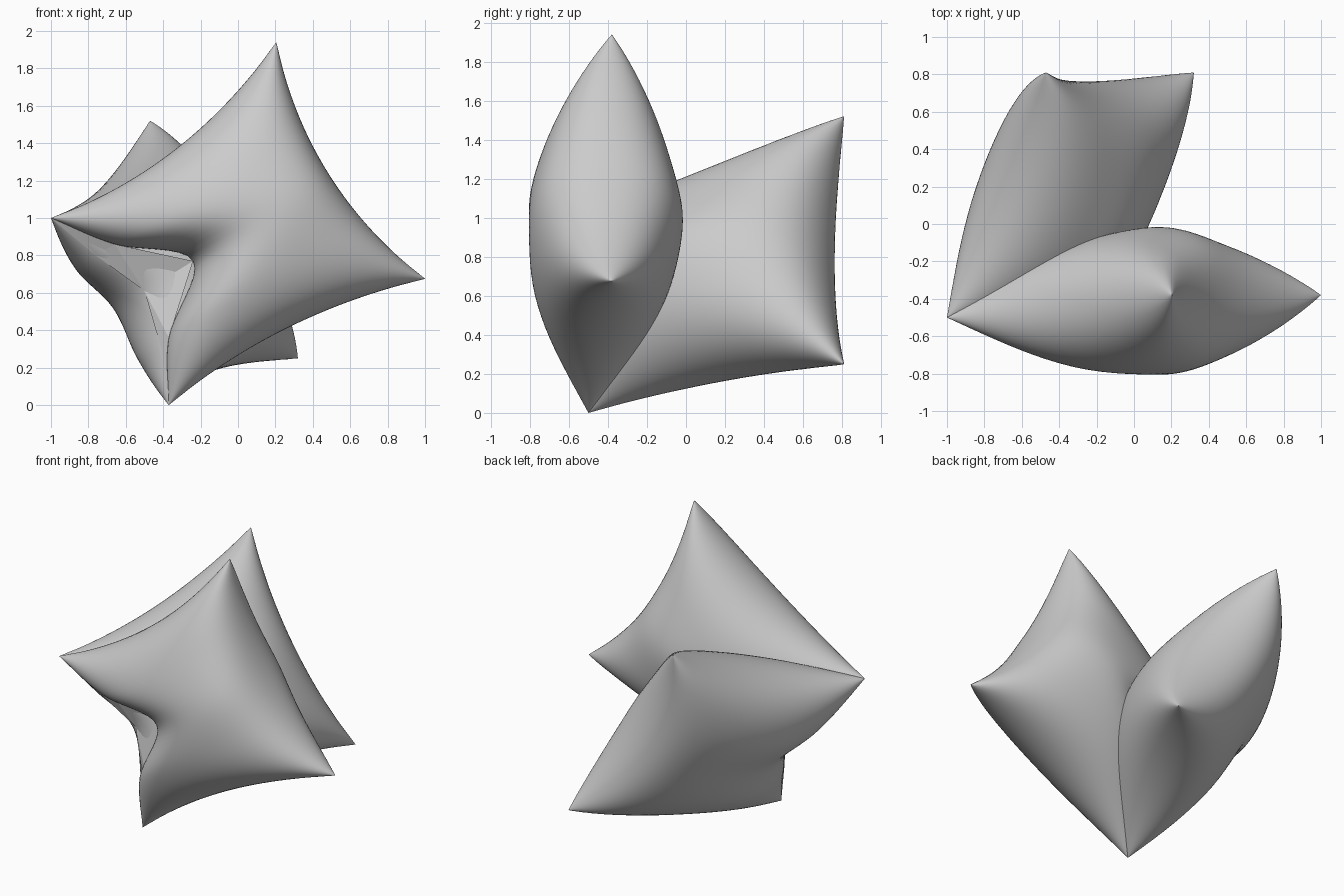
import bpy, math
from mathutils import Vector as V

if "Cube" in bpy.data.objects:
    bpy.data.objects.remove(bpy.data.objects["Cube"])

N = 48  # grid resolution per pillow side

# Shared hinge corners and the free corners of each pillow
A, D = V((-1, -.5, 1)), V((-.37, -.5, 0))
T, R = V((.205, -.38, 1.94)), V((1, -.38, .675))
B, C = V((-.47, .81, 1.52)), V((.32, .81, .25))


def spline(pts, t):
    """Catmull-Rom curve through the points."""
    p = [2 * pts[0] - pts[1]] + list(pts) + [2 * pts[-1] - pts[-2]]
    n = len(pts) - 1
    i = min(int(t * n), n - 1)
    f = t * n - i
    a, b, c, d = p[i:i + 4]
    return .5 * (2 * b + (c - a) * f + (2 * a - 5 * b + 4 * c - d) * f * f
                 + (3 * b - a - 3 * c + d) * f ** 3)


def pulled(a, b, centre, amount):
    """Parabolic edge whose middle is drawn in toward the pillow centre."""
    off = (centre - (a + b) / 2).normalized() * amount
    return [a.lerp(b, k / 8) + off * (k / 2) * (1 - k / 8) for k in range(9)]


def make_object(name, verts, faces, smooth):
    me = bpy.data.meshes.new(name)
    me.from_pydata(verts, [], faces)
    me.update()
    for p in me.polygons:
        p.use_smooth = smooth
    ob = bpy.data.objects.new(name, me)
    bpy.context.collection.objects.link(ob)
    return ob


def pillow(name, hinge, top, bottom, free, height, full):
    """Inflated patch: hinge a->d, free b->c, top a->b, bottom d->c."""
    a, d, b, c = hinge[0], hinge[-1], free[0], free[-1]
    nrm = (b - d).cross(c - a).normalized()
    verts, idx, faces = [], {}, []
    for s in (1, -1):
        for i in range(N + 1):
            for j in range(N + 1):
                rim = i in (0, N) or j in (0, N)
                if s < 0 and rim:
                    idx[s, i, j] = idx[1, i, j]
                    continue
                p, q = (i / N - .5) * math.pi, (j / N - .5) * math.pi
                u, v = (1 + math.sin(p)) / 2, (1 + math.sin(q)) / 2
                co = ((1 - u) * spline(hinge, v) + u * spline(free, v)
                      + (1 - v) * spline(top, u) + v * spline(bottom, u)
                      - (1 - u) * (1 - v) * a - u * (1 - v) * b
                      - (1 - u) * v * d - u * v * c)
                w = math.cos(p) * math.cos(q)
                h = 0 if rim else height * w * (1 + full * u * (1 - w))
                idx[s, i, j] = len(verts)
                verts.append(co + nrm * h * s)
        for i in range(N):
            for j in range(N):
                f = [idx[s, i, j], idx[s, i + 1, j],
                     idx[s, i + 1, j + 1], idx[s, i, j + 1]]
                faces.append(f[::-1] if s > 0 else f)
    return make_object(name, verts, faces, True)


# Front pillow with a deeply pinched hinge edge
fc = (A + D + T + R) / 4
front_hinge = [A, V((-.66, -.47, .86)), V((-.24, -.43, .77)),
               V((-.37, -.47, .36)), D]
pillow("front_pillow", front_hinge, pulled(A, T, fc, .12),
       pulled(D, R, fc, .09), pulled(T, R, fc, .14), .395, .4)

# Rear pillow leaning away from the hinge
bc = (A + D + B + C) / 4
back_hinge = [A, V((-.76, -.43, .8)), V((-.5, -.39, .61)),
              V((-.41, -.44, .3)), D]
pillow("back_pillow", back_hinge, pulled(A, B, bc, .08),
       pulled(D, C, bc, .1), pulled(B, C, bc, .11), .395, .4)

# Creased web filling the gap between the two hinge edges
web = front_hinge + back_hinge[1:4]
make_object("hinge_web", web,
            [(0, 1, 5), (1, 2, 6), (1, 6, 5), (2, 3, 6), (3, 7, 6), (3, 4, 7)], False)
